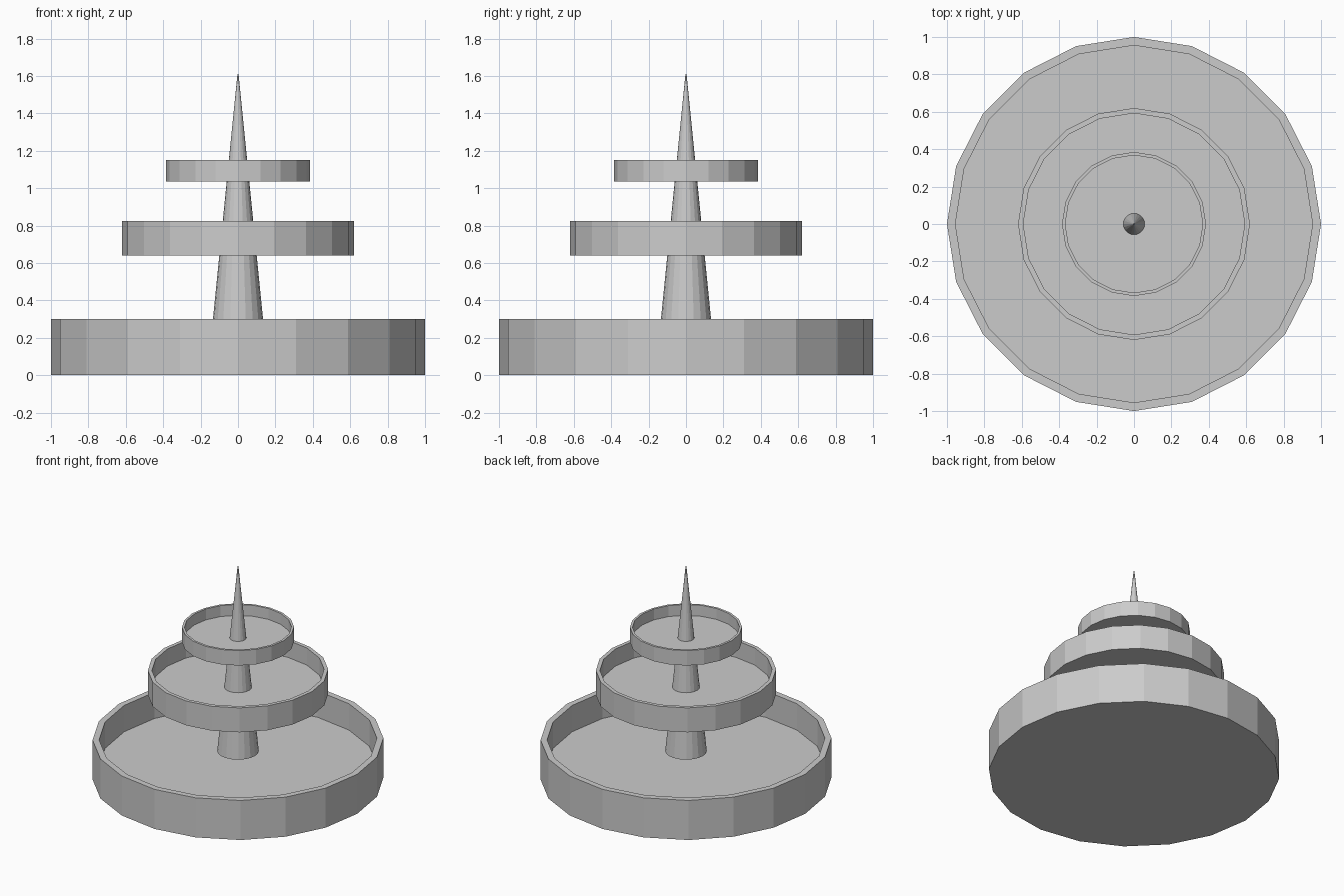
import bpy
import bmesh
from math import cos, sin, tau

if "Cube" in bpy.data.objects:
    bpy.data.objects.remove(bpy.data.objects["Cube"])

SIDES = 20


def lathe(name, profile):
    """Revolve (radius, z) points around z and cap both ends."""
    bm = bmesh.new()
    rings = [[bm.verts.new((r * cos(tau * i / SIDES), r * sin(tau * i / SIDES), z))
              for i in range(SIDES)] for r, z in profile]
    for a, b in zip(rings, rings[1:]):
        for i in range(SIDES):
            j = (i + 1) % SIDES
            bm.faces.new((a[i], a[j], b[j], b[i]))
    # flat caps on the open ends
    bm.faces.new(rings[0])
    bm.faces.new(rings[-1])
    bmesh.ops.recalc_face_normals(bm, faces=bm.faces[:])
    mesh = bpy.data.meshes.new(name)
    bm.to_mesh(mesh)
    bm.free()
    obj = bpy.data.objects.new(name, mesh)
    bpy.context.collection.objects.link(obj)
    return obj


def basin(name, radius, bottom, floor, rim):
    """Shallow round tray with vertical walls."""
    inner = radius * 0.955
    return lathe(name, [(radius, bottom), (radius, rim), (inner, rim), (inner, floor)])


# Three stacked basins
basin("lower_basin", 1.0, 0.0, 0.10, 0.30)
basin("middle_basin", 0.62, 0.64, 0.695, 0.825)
basin("upper_basin", 0.385, 1.037, 1.067, 1.15)

# Tapered central spire running through the basins
lathe("central_spire", [(0.143, 0.21), (0.003, 1.61)])
